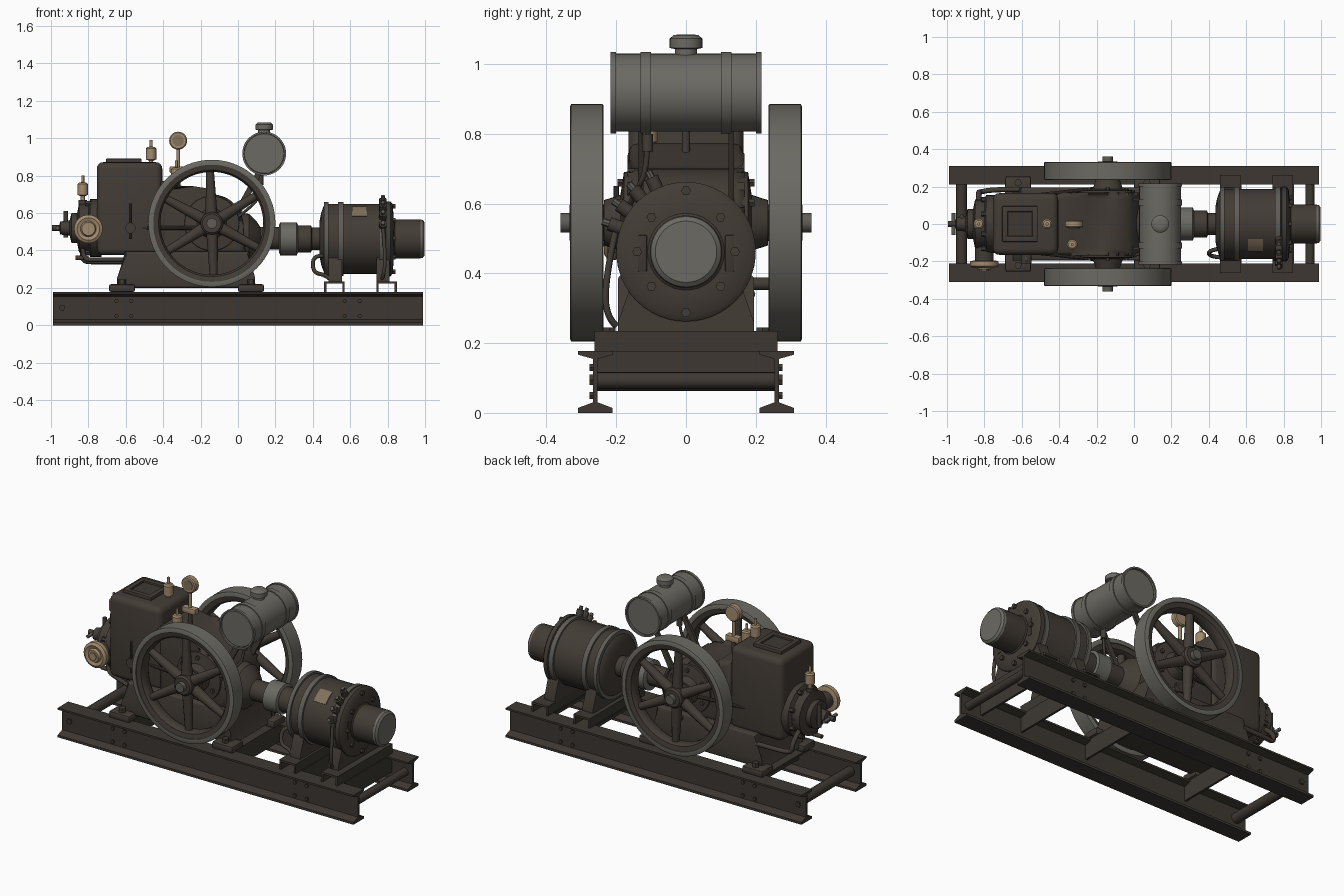
import bpy, bmesh
from math import sin, cos, pi, radians
from mathutils import Vector


def material(name, r, g, b):
    m = bpy.data.materials.new(name)
    m.diffuse_color = (r, g, b, 1)
    return m


IRON = material("dark brown iron", 0.055, 0.045, 0.036)
RAIL = material("frame brown", 0.047, 0.039, 0.032)
STEEL = material("worn grey steel", 0.150, 0.143, 0.124)
DULL = material("dull grey metal", 0.115, 0.108, 0.096)
BRASS = material("aged brass", 0.36, 0.26, 0.155)
TARNISH = material("tarnished plate", 0.22, 0.165, 0.105)
AXES = {'x': Vector((1, 0, 0)), 'y': Vector((0, 1, 0)), 'z': Vector((0, 0, 1))}


def finish(bm, name, mat):
    bmesh.ops.recalc_face_normals(bm, faces=bm.faces)
    me = bpy.data.meshes.new(name)
    bm.to_mesh(me)
    bm.free()
    me.materials.append(mat)
    ob = bpy.data.objects.new(name, me)
    bpy.context.collection.objects.link(ob)
    return ob


def box(name, lo, hi, mat, bevel=0.0, seg=2):
    bm = bmesh.new()
    bmesh.ops.create_cube(bm, size=1)
    for v in bm.verts:
        v.co = Vector([lo[i] + (v.co[i] + 0.5) * (hi[i] - lo[i]) for i in range(3)])
    if bevel:
        bmesh.ops.bevel(bm, geom=bm.edges[:], offset=bevel, segments=seg, profile=0.5, affect='EDGES')
    return finish(bm, name, mat)


def lathe(name, profile, origin, axis, mat, seg=32, closed=False):
    """Revolve (radius, distance) pairs around an axis through origin."""
    d = AXES[axis] if isinstance(axis, str) else Vector(axis).normalized()
    q = d.to_track_quat('Z', 'Y')
    bm = bmesh.new()
    rings = [[bm.verts.new(Vector(origin) + q @ Vector((r * cos(2 * pi * i / seg), r * sin(2 * pi * i / seg), t)))
              for i in range(seg)] for r, t in profile]
    pairs = list(zip(rings, rings[1:])) + ([(rings[-1], rings[0])] if closed else [])
    for a, b in pairs:
        for i in range(seg):
            j = (i + 1) % seg
            bm.faces.new((a[i], a[j], b[j], b[i]))
    if not closed:
        bm.faces.new(rings[0])
        bm.faces.new(rings[-1])
    return finish(bm, name, mat)


def rod(name, a, b, r, mat, seg=16, r2=None):
    d = Vector(b) - Vector(a)
    return lathe(name, [(r, 0), (r2 or r, d.length)], a, d, mat, seg)


def prism(name, pts, axis, a, b, mat, bevel=0.0):
    """Extrude an outline: (x, z) along y, or (y, z) along x."""
    bm = bmesh.new()
    ends = [[bm.verts.new((p, t, z) if axis == 'y' else (t, p, z)) for p, z in pts] for t in (a, b)]
    caps = [bm.faces.new(e) for e in ends]
    n = len(pts)
    for i in range(n):
        j = (i + 1) % n
        bm.faces.new((ends[0][i], ends[0][j], ends[1][j], ends[1][i]))
    if bevel:
        edges = [e for c in caps for e in c.edges]
        bmesh.ops.bevel(bm, geom=edges, offset=bevel, segments=3, profile=0.5, affect='EDGES', clamp_overlap=True)
    return finish(bm, name, mat)


def pipe(name, pts, r, mat):
    cu = bpy.data.curves.new(name, 'CURVE')
    cu.dimensions = '3D'
    cu.bevel_depth, cu.bevel_resolution, cu.use_fill_caps, cu.resolution_u = r, 2, True, 5
    s = cu.splines.new('NURBS')
    s.points.add(len(pts) - 1)
    for p, co in zip(s.points, pts):
        p.co = (*co, 1)
    s.order_u, s.use_endpoint_u = 3, True
    cu.materials.append(mat)
    bpy.context.collection.objects.link(bpy.data.objects.new(name, cu))


# Base frame: two I-beams, end ties and cross members
half = [(0.05, 0), (0.05, 0.014), (0.007, 0.03), (0.007, 0.155), (0.05, 0.167), (0.05, 0.178)]
for s in (-1, 1):
    c = s * 0.26
    prism("frame_beam", [(c + y, z) for y, z in half] + [(c - y, z) for y, z in reversed(half)],
          'x', -0.99, 0.99, RAIL)
    for x in (-0.65, -0.57, 0.57, 0.65):
        for z in (0.05, 0.13):
            rod("frame_bolt", (x, c, z), (x, c + s * 0.016, z), 0.012, RAIL, 6)
    rod("end_bolt", (-0.94, c, 0.095), (-0.94, c + s * 0.016, 0.095), 0.017, RAIL, 6)
rod("end_tie", (-0.922, -0.255, 0.093), (-0.922, 0.255, 0.093), 0.03, RAIL)
rod("end_tie", (0.94, -0.255, 0.093), (0.94, 0.255, 0.093), 0.024, RAIL)
for x in (-0.62, 0.07, 0.52, 0.80):
    prism("cross_angle", [(x - 0.055, 0.165), (x - 0.055, 0.178), (x + 0.055, 0.178), (x + 0.055, 0.07),
                          (x + 0.042, 0.07), (x + 0.042, 0.165)], 'y', -0.255, 0.255, RAIL)

# Generator cross channels
for x, w in ((0.515, 0.055), (0.795, 0.055)):
    prism("generator_channel", [(x - w, 0.178), (x - w, 0.235), (x + w, 0.235), (x + w, 0.178),
                                (x + w - 0.012, 0.178), (x + w - 0.012, 0.223), (x - w + 0.012, 0.223),
                                (x - w + 0.012, 0.178)], 'y', -0.262, 0.262, RAIL)

# Engine bed and feet
prism("engine_bed", [(-0.655, 0.2), (-0.635, 0.25), (-0.605, 0.395), (0.06, 0.395), (0.08, 0.25), (0.1, 0.2)],
      'y', -0.195, 0.195, IRON, 0.012)
for s in (-1, 1):
    for x in (-0.62, 0.07):
        box("engine_foot", (x - 0.07, s * 0.2 - 0.055, 0.178), (x + 0.07, s * 0.2 + 0.055, 0.22), IRON, 0.012)
        rod("foot_bolt", (x, s * 0.22, 0.21), (x, s * 0.22, 0.245), 0.02, IRON, 6)

# Water hopper with filler opening
box("water_hopper", (-0.755, -0.165, 0.375), (-0.405, 0.165, 0.872), IRON, 0.035, 4)
hx, hy, hz = -0.61, 0, 0.865
for sx, sy, lx, ly in ((-1, 0, 0.015, 0.095), (1, 0, 0.015, 0.095), (0, -1, 0.095, 0.015), (0, 1, 0.095, 0.015)):
    cx, cy = hx + sx * 0.08, hy + sy * 0.08
    box("hopper_collar", (cx - lx, cy - ly, hz), (cx + lx, cy + ly, hz + 0.026), IRON, 0.004)
box("hopper_lid", (-0.675, -0.065, 0.866), (-0.545, 0.065, 0.88), RAIL)

# Crankcase: rounded cover sloping from the hopper
arc = [(-0.14 + 0.17 * cos(radians(a)), 0.53 + 0.17 * sin(radians(a))) for a in range(0, 101, 10)]
prism("crankcase", [(-0.42, 0.38), (0.04, 0.38)] + arc + [(-0.25, 0.71), (-0.33, 0.76), (-0.42, 0.775)],
      'y', -0.168, 0.168, IRON, 0.035)
lathe("drive_housing", [(0.14, 0), (0.13, 0.06), (0.09, 0.1), (0.06, 0.12), (0.06, 0.24)], (0, 0, 0.465), 'x', IRON)

# Flywheels, crankshaft and bearings
CX, CZ = -0.14, 0.545
rod("crankshaft", (CX, -0.36, CZ), (CX, 0.36, CZ), 0.028, DULL, 20)
for s in (-1, 1):
    o = (CX, s * 0.284, CZ)
    lathe("flywheel_tread", [(0.34, -0.045), (0.34, 0.045), (0.335, 0.048), (0.313, 0.048), (0.313, -0.048),
                             (0.335, -0.048)], o, 'y', STEEL, 64, True)
    lathe("flywheel_rim", [(0.315, -0.042), (0.315, 0.042), (0.285, 0.036), (0.275, 0.02), (0.275, -0.02),
                           (0.285, -0.036)], o, 'y', IRON, 64, True)
    lathe("flywheel_hub", [(0.05, -0.05), (0.06, -0.04), (0.06, 0.04), (0.05, 0.05)], o, 'y', IRON)
    for k in range(6):
        a = radians(92 + 60 * k)
        u = Vector((cos(a), 0, sin(a)))
        rod("flywheel_spoke", Vector(o) + u * 0.04, Vector(o) + u * 0.285, 0.032, IRON, 12, 0.021)
    lathe("main_bearing", [(0.15, 0.15), (0.145, 0.178), (0.08, 0.188), (0.065, 0.235)], (CX, 0, CZ),
          (0, s, 0), IRON)
    for k in range(6):
        a = radians(30 + 60 * k)
        x, z = CX + 0.115 * cos(a), CZ + 0.115 * sin(a)
        rod("bearing_bolt", (x, s * 0.17, z), (x, s * 0.196, z), 0.012, IRON, 6)

# Fuel tank across the engine, with bands, filler cap and straps
T = (0.14, 0, 0.918)
lathe("fuel_tank", [(0.105, -0.205), (0.112, -0.2), (0.112, 0.2), (0.105, 0.205)], T, 'y', STEEL, 48)
for y, w in ((-0.208, 0.008), (0.208, 0.008), (-0.115, 0.015), (0.115, 0.015)):
    lathe("tank_band", [(0.107, y - w), (0.117, y - w), (0.117, y + w), (0.107, y + w)], T, 'y', STEEL, 48, True)
lathe("tank_cap", [(0.032, 0.1), (0.032, 0.125), (0.047, 0.128), (0.047, 0.155), (0.035, 0.165), (0.02, 0.167)],
      T, 'z', STEEL, 24)
for s in (-1, 1):
    prism("tank_strap", [(-0.03, 0.59), (0.0, 0.57), (0.125, 0.81), (0.1, 0.825)], 'y', s * 0.13 - 0.008,
          s * 0.13 + 0.008, IRON)
pipe("fuel_line", [(0.12, -0.11, 0.82), (0.12, -0.11, 0.7), (0.08, -0.14, 0.64), (0, -0.17, 0.58)], 0.008, IRON)
rod("fuel_valve", (0.12, -0.11, 0.75), (0.12, -0.11, 0.80), 0.016, IRON)

# Cylinder head, valve chest and brass intake
lathe("cylinder_head", [(0.155, 0.73), (0.155, 0.79), (0.13, 0.8), (0.13, 0.85), (0.08, 0.86), (0.08, 0.89),
                        (0.04, 0.9), (0.035, 0.95), (0.015, 0.955), (0.015, 0.995)], (0, 0, 0.52), (-1, 0, 0), IRON)
for k in range(8):
    a = radians(22.5 + 45 * k)
    y, z = 0.142 * cos(a), 0.52 + 0.142 * sin(a)
    rod("head_bolt", (-0.78, y, z), (-0.815, y, z), 0.014, IRON, 6)
rod("head_handle", (-0.965, -0.06, 0.52), (-0.965, 0.06, 0.52), 0.01, DULL)
rod("valve_lever", (-0.92, 0.04, 0.47), (-0.92, 0.04, 0.61), 0.012, IRON)
rod("intake_neck", (-0.80, -0.05, 0.515), (-0.80, -0.21, 0.515), 0.05, IRON, 24)
lathe("intake_disc", [(0.06, 0.195), (0.076, 0.2), (0.076, 0.225), (0.06, 0.235), (0.042, 0.228), (0.035, 0.242)],
      (-0.80, 0, 0.515), (0, -1, 0), BRASS)
rod("intake_nut", (-0.80, -0.235, 0.515), (-0.80, -0.25, 0.515), 0.025, BRASS, 6)
pipe("water_pipe", [(-0.83, 0.1, 0.45), (-0.83, 0.17, 0.4), (-0.83, 0.17, 0.34), (-0.75, 0.185, 0.34),
                    (-0.6, 0.185, 0.34)], 0.014, IRON)
pipe("drain_pipe", [(-0.83, -0.06, 0.42), (-0.83, -0.06, 0.35), (-0.76, -0.1, 0.35), (-0.6, -0.16, 0.35)], 0.012, IRON)
rod("drain_handle", (-0.87, -0.06, 0.36), (-0.8, -0.06, 0.36), 0.012, IRON)
for s in (-1, 1):
    rod("push_rod", (-0.83, s * 0.12, 0.52), (-0.2, s * 0.19, 0.52), 0.01, IRON, 10)
rod("igniter", (-0.575, -0.15, 0.52), (-0.575, -0.21, 0.52), 0.028, IRON)
rod("igniter_lever", (-0.575, -0.2, 0.46), (-0.575, -0.2, 0.65), 0.008, IRON, 8)

# Brass oil cups and pressure gauge
for x, y, z in ((-0.83, 0, 0.655), (-0.465, 0, 0.845), (-0.33, -0.11, 0.735)):
    lathe("oil_cup", [(0.01, 0), (0.012, 0.035), (0.028, 0.042), (0.028, 0.1), (0.02, 0.108), (0.008, 0.11),
                      (0.008, 0.145)], (x, y, z), 'z', BRASS, 20)
rod("cup_base", (-0.83, 0, 0.63), (-0.83, 0, 0.67), 0.022, IRON)
rod("gauge_riser", (-0.32, 0, 0.72), (-0.32, 0, 0.82), 0.012, IRON)
rod("gauge_stem", (-0.32, 0, 0.81), (-0.32, 0, 0.95), 0.01, BRASS)
box("gauge_block", (-0.365, -0.02, 0.815), (-0.275, 0.02, 0.85), BRASS, 0.006)
lathe("gauge_case", [(0.042, -0.02), (0.048, -0.014), (0.048, 0.014), (0.042, 0.02)], (-0.32, 0, 0.987), 'y', BRASS)
lathe("gauge_face", [(0.03, -0.023), (0.03, -0.018)], (-0.32, 0, 0.987), 'y', TARNISH)

# Coupling between engine and generator
G = (0, 0, 0.462)
lathe("coupling", [(0.075, 0.22), (0.088, 0.226), (0.088, 0.314), (0.075, 0.32)], G, 'x', STEEL)
lathe("coupling_sleeve", [(0.072, 0.31), (0.072, 0.39), (0.06, 0.395), (0.06, 0.46)], G, 'x', IRON)

# Generator body, bands, end plate and cap
lathe("generator_body", [(0.09, 0.435), (0.14, 0.445), (0.175, 0.458), (0.187, 0.475), (0.187, 0.8)], G, 'x', IRON, 48)
lathe("generator_end_plate", [(0.187, 0.785), (0.2, 0.79), (0.2, 0.815), (0.185, 0.827), (0.12, 0.832)], G, 'x', IRON, 48)
for x, w in ((0.472, 0.012), (0.55, 0.015), (0.768, 0.014)):
    lathe("generator_band", [(0.17, x - w), (0.198, x - w), (0.198, x + w), (0.17, x + w)], G, 'x', DULL, 48, True)
lathe("end_cap_tube", [(0.11, 0.82), (0.11, 0.835), (0.104, 0.84), (0.104, 0.975)], G, 'x', IRON, 40)
lathe("end_cap", [(0.104, 0.973), (0.101, 0.988), (0.088, 0.998)], G, 'x', STEEL, 40)
for k in range(8):
    a = radians(45 * k + 90)
    r = 0.175 if k % 4 == 0 else 0.14
    y, z = r * cos(a), 0.462 + r * sin(a)
    rod("end_plate_bolt", (0.815, y, z), (0.842, y, z), 0.014, IRON, 6)
for s in (-1, 1):
    box("vent_slot", (0.825, s * 0.125 - 0.013, 0.405), (0.834, s * 0.125 + 0.013, 0.51), RAIL, 0.003)
for x in (0.52, 0.775):
    prism("generator_leg", [(-0.195, 0.235), (-0.195, 0.26), (-0.16, 0.36), (0.16, 0.36), (0.195, 0.26), (0.195, 0.235)],
          'x', x - 0.035, x + 0.035, IRON)
plate = [(r * cos(radians(a)), 0.462 + r * sin(radians(a))) for r, sp in
         ((0.186, range(115, 141, 5)), (0.192, range(140, 114, -5))) for a in sp]
prism("name_plate", plate, 'x', 0.61, 0.69, TARNISH)

# Terminals and cables
for k, a in enumerate((115, 130, 145, 160)):
    u = Vector((0, cos(radians(a)), sin(radians(a))))
    p = Vector((0.775, 0, 0.462))
    rod("terminal", p + u * 0.19, p + u * 0.235, 0.02, IRON, 12)
    rod("terminal_tip", p + u * 0.23, p + u * 0.255, 0.011, DULL, 8)
pipe("terminal_cable", [(0.775, -0.2, 0.53), (0.785, -0.225, 0.42), (0.785, -0.235, 0.28), (0.77, -0.2, 0.25)], 0.01, IRON)
pipe("side_cable", [(0.47, -0.13, 0.37), (0.4, -0.14, 0.38), (0.4, -0.17, 0.28), (0.47, -0.18, 0.27),
                    (0.5, -0.18, 0.24)], 0.011, IRON)
rod("side_stub", (-0.1, 0.17, 0.37), (-0.1, 0.24, 0.37), 0.018, IRON)

# Smooth the round parts, keep hard edges
for ob in bpy.context.collection.objects:
    ob.select_set(ob.type == 'MESH')
    if ob.type == 'MESH':
        bpy.context.view_layer.objects.active = ob
bpy.ops.object.shade_smooth_by_angle(angle=radians(35))
